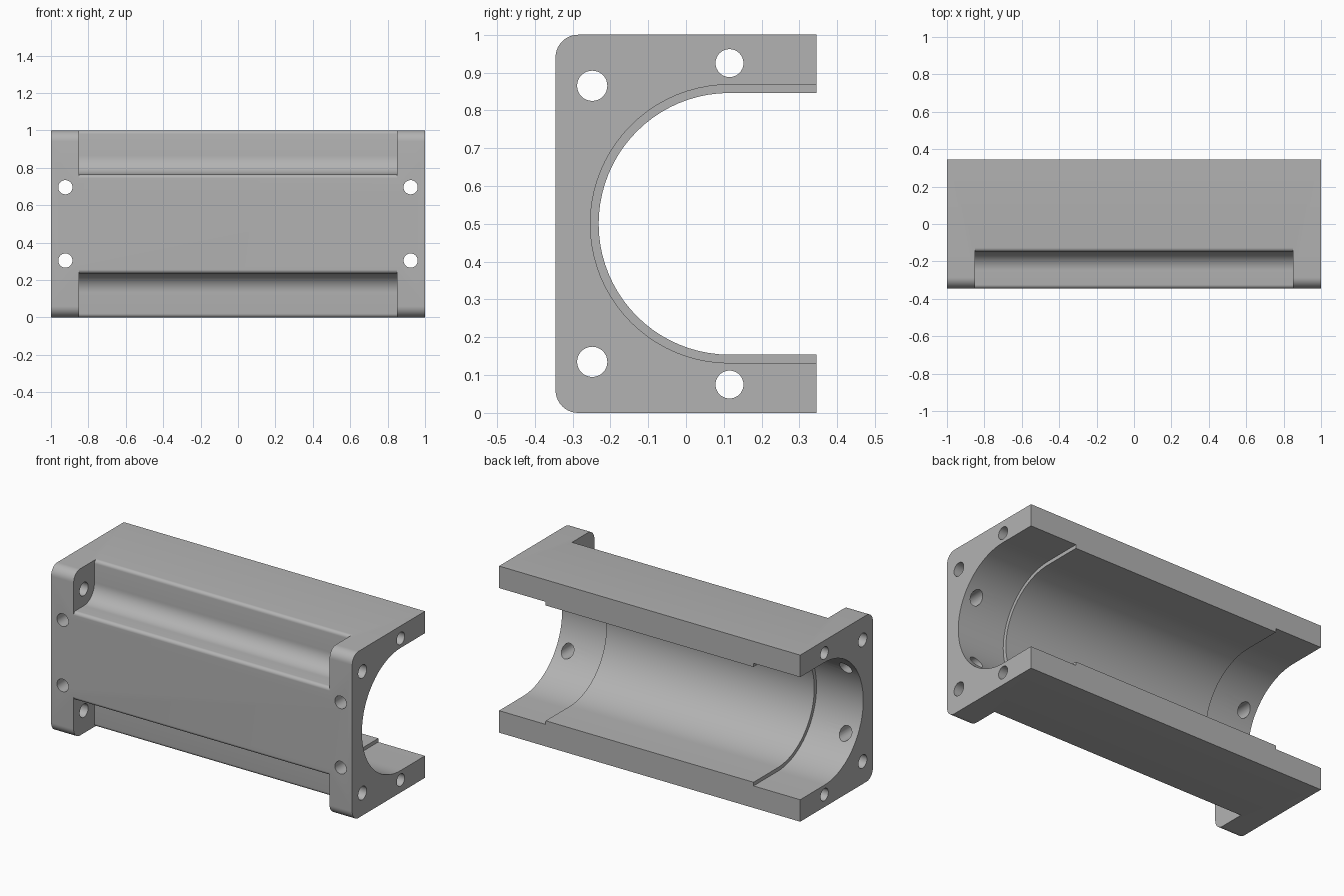
import bpy
import bmesh
from math import cos, sin, radians
from mathutils import Vector

cube = bpy.data.objects.get("Cube")
if cube:
    bpy.data.objects.remove(cube, do_unlink=True)

HALF_DEPTH = 0.345
MID_Z = 0.5
BORE_Y = 0.115

grey = bpy.data.materials.new("machined grey")
grey.use_nodes = True
colour = (0.45, 0.45, 0.45, 1)
grey.diffuse_color = colour
grey.node_tree.nodes["Principled BSDF"].inputs["Base Color"].default_value = colour


def arc(cy, cz, r, start, end, steps):
    """Points of an arc in the y-z plane, angles in degrees from +y."""
    angles = [radians(start + (end - start) * i / steps) for i in range(steps + 1)]
    return [(cy + r * cos(a), cz + r * sin(a)) for a in angles]


def extrude(name, profile, x0, x1):
    """Solid made by running a y-z profile along x."""
    bm = bmesh.new()
    face = bm.faces.new([bm.verts.new((x0, y, z)) for y, z in profile])
    result = bmesh.ops.extrude_face_region(bm, geom=[face])
    moved = [v for v in result["geom"] if isinstance(v, bmesh.types.BMVert)]
    bmesh.ops.translate(bm, verts=moved, vec=Vector((x1 - x0, 0, 0)))
    bmesh.ops.recalc_face_normals(bm, faces=bm.faces)
    mesh = bpy.data.meshes.new(name)
    bm.to_mesh(mesh)
    bm.free()
    obj = bpy.data.objects.new(name, mesh)
    bpy.context.collection.objects.link(obj)
    mesh.materials.append(grey)
    return obj


def flip(profile):
    return [(y, 2 * MID_Z - z) for y, z in profile]


# Block with two rounded front edges
corner = arc(-HALF_DEPTH + 0.06, 0.94, 0.06, 90, 180, 10)
body = extrude("housing_body",
               [(HALF_DEPTH, 1)] + corner + flip(corner)[::-1] + [(HALF_DEPTH, 0)],
               -1, 1)
cutters = []


# Open-backed bore, wider at both ends
def bore(name, r, x0, x1):
    profile = [(0.5, MID_Z + r)] + arc(BORE_Y, MID_Z, r, 90, 270, 40) + [(0.5, MID_Z - r)]
    cutters.append(extrude(name, profile, x0, x1))


bore("bore_cutter", 0.346, -1.1, 1.1)
for side in (-1, 1):
    bore("end_bore_cutter", 0.368, side * 0.69, side * 1.1)

# Long filleted recesses between the end flanges
recess = ([(-0.128, 1.1)] + arc(-0.128, 0.98, 0.02, 90, 180, 6)
          + arc(-0.248, 0.865, 0.1, 0, -90, 14)
          + arc(-0.325, 0.745, 0.02, 90, 180, 6)
          + [(-0.5, 0.745), (-0.5, 1.1)])
for profile in (recess, flip(recess)):
    cutters.append(extrude("recess_cutter", profile, -0.85, 0.85))

# Lengthwise bolt holes through flanges and walls
for y, z, r in ((-0.248, 0.865, 0.04), (BORE_Y, 0.925, 0.037)):
    hole = arc(y, z, r, 0, 360, 32)[:-1]
    for profile in (hole, flip(hole)):
        cutters.append(extrude("bolt_hole_cutter", profile, -1.1, 1.1))

# Cross holes from the front face into the bore
for x in (-0.923, 0.923):
    for z in (MID_Z - 0.196, MID_Z + 0.196):
        bpy.ops.mesh.primitive_cylinder_add(vertices=32, radius=0.038, depth=0.5,
                                            location=(x, -0.25, z),
                                            rotation=(radians(90), 0, 0))
        cutter = bpy.context.object
        cutter.name = "cross_hole_cutter"
        cutter.data.materials.append(grey)
        cutters.append(cutter)

# Cut everything out of the block
bpy.ops.object.select_all(action="DESELECT")
body.select_set(True)
bpy.context.view_layer.objects.active = body
for cutter in cutters:
    cutter.hide_render = True
    mod = body.modifiers.new("cut", "BOOLEAN")
    mod.operation = "DIFFERENCE"
    mod.solver = "EXACT"
    mod.object = cutter
    bpy.ops.object.modifier_apply(modifier=mod.name)
for cutter in cutters:
    bpy.data.objects.remove(cutter, do_unlink=True)

bpy.ops.object.shade_smooth_by_angle(angle=radians(30))
